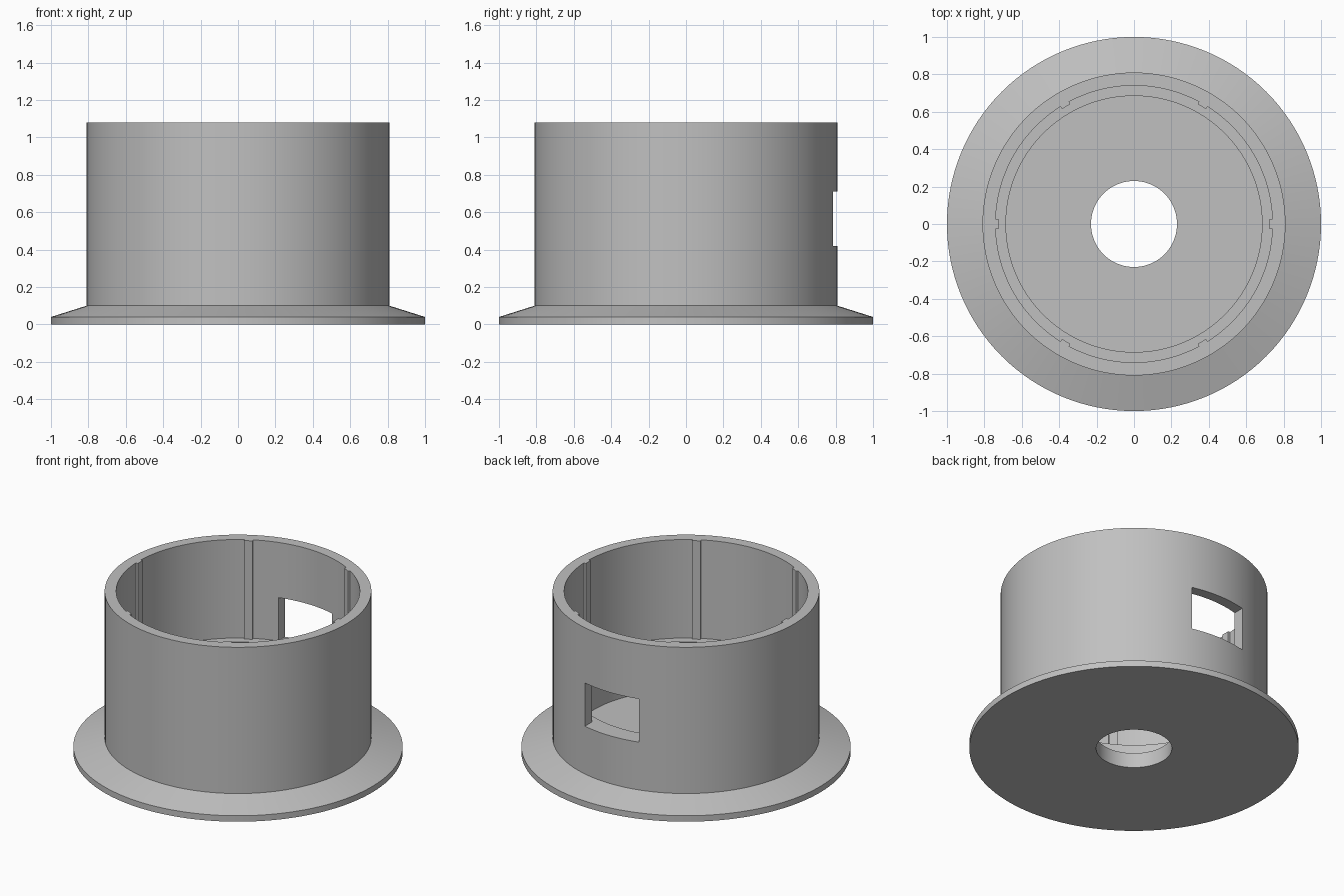
import bpy, bmesh, math
from mathutils import Matrix, Vector

SEGMENTS = 128
TOP, LEDGE = 1.08, 0.42

cube = bpy.data.objects.get("Cube")
if cube:
    bpy.data.objects.remove(cube, do_unlink=True)

grey = bpy.data.materials.new("plain_grey")
grey.use_nodes = True
colour = (0.53, 0.53, 0.53, 1)
grey.diffuse_color = colour
grey.node_tree.nodes["Principled BSDF"].inputs["Base Color"].default_value = colour


def finish(name, bm):
    bmesh.ops.recalc_face_normals(bm, faces=bm.faces)
    mesh = bpy.data.meshes.new(name)
    bm.to_mesh(mesh)
    bm.free()
    mesh.materials.append(grey)
    obj = bpy.data.objects.new(name, mesh)
    bpy.context.collection.objects.link(obj)
    return obj


def lathe(name, profile):
    """Revolve a closed (radius, height) profile about z."""
    bm = bmesh.new()
    rings = []
    for i in range(SEGMENTS):
        a = math.tau * i / SEGMENTS
        rings.append([bm.verts.new((r * math.cos(a), r * math.sin(a), z)) for r, z in profile])
    n = len(profile)
    for i in range(SEGMENTS):
        a, b = rings[i], rings[(i + 1) % SEGMENTS]
        for j in range(n):
            k = (j + 1) % n
            bm.faces.new((a[j], b[j], b[k], a[k]))
    return finish(name, bm)


def add_box(bm, low, high, angle=0):
    """Box between two corners, turned about z."""
    low, high = Vector(low), Vector(high)
    place = (Matrix.Rotation(angle, 4, 'Z') @ Matrix.Translation((low + high) / 2)
             @ Matrix.Diagonal((*(high - low), 1)))
    bmesh.ops.create_cube(bm, size=1, matrix=place)


def combine(target, tool, operation):
    """Apply a boolean and discard the tool."""
    tool.hide_render = True
    mod = target.modifiers.new(operation.lower(), 'BOOLEAN')
    mod.operation, mod.solver, mod.object = operation, 'EXACT', tool
    bpy.ops.object.select_all(action='DESELECT')
    target.select_set(True)
    bpy.context.view_layer.objects.active = target
    bpy.ops.object.modifier_apply(modifier=mod.name)
    bpy.data.objects.remove(tool, do_unlink=True)


# Flanged cup with a bored floor and an inner ledge
cup = lathe("flanged_cup", [
    (0.23, 0), (1, 0), (1, 0.04), (0.81, 0.1), (0.81, TOP),
    (0.74, TOP), (0.74, LEDGE), (0.685, LEDGE), (0.685, 0.1), (0.23, 0.1)])

# Six slim ribs inside the wall, standing on the ledge
bm = bmesh.new()
for i in range(6):
    add_box(bm, (0.725, -0.026, LEDGE - 0.02), (0.77, 0.026, TOP), math.tau * i / 6)
combine(cup, finish("inner_ribs", bm), 'UNION')

# Window through the back wall, level with the ledge
bm = bmesh.new()
add_box(bm, (-0.2, 0.695, LEDGE), (0.2, 0.95, 0.71))
combine(cup, finish("window_cutter", bm), 'DIFFERENCE')

bpy.ops.object.shade_smooth_by_angle(angle=math.radians(15))
